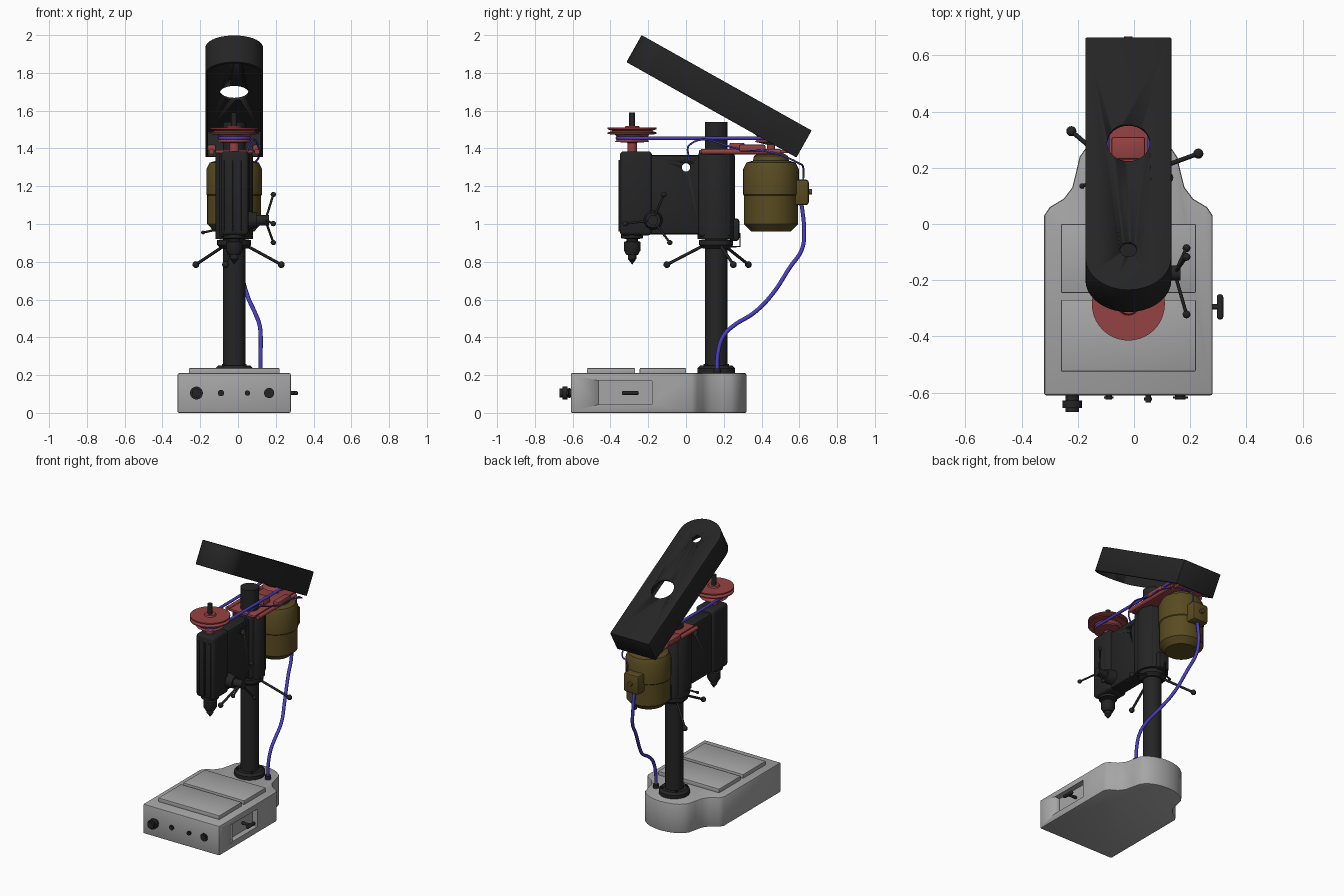
import bpy, bmesh, math
from mathutils import Vector, Matrix

default = bpy.data.objects.get("Cube")
if default:
    bpy.data.objects.remove(default)

CX = -0.02       # centre plane of the machine
COL = 0.16       # column y
QUILL = -0.285   # spindle y
MOTOR = 0.45     # motor y


def material(name, rgb):
    m = bpy.data.materials.new(name)
    m.use_nodes = True
    m.diffuse_color = (*rgb, 1)
    m.node_tree.nodes["Principled BSDF"].inputs["Base Color"].default_value = (*rgb, 1)
    return m


BLACK = material("black iron", (0.018, 0.018, 0.018))
GREY = material("grey casting", (0.38, 0.38, 0.38))
RED = material("red paint", (0.3, 0.055, 0.055))
BLUE = material("blue rubber", (0.07, 0.05, 0.55))
OLIVE = material("olive motor paint", (0.1, 0.07, 0.015))


def finish(name, bm, mat, bevel=0, segs=2):
    bmesh.ops.recalc_face_normals(bm, faces=bm.faces)
    me = bpy.data.meshes.new(name)
    bm.to_mesh(me)
    bm.free()
    me.materials.append(mat)
    ob = bpy.data.objects.new(name, me)
    bpy.context.collection.objects.link(ob)
    activate(ob)
    if bevel:
        mod = ob.modifiers.new("Bevel", 'BEVEL')
        mod.width, mod.segments = bevel, segs
        mod.limit_method, mod.angle_limit = 'ANGLE', math.radians(40)
        bpy.ops.object.modifier_apply(modifier="Bevel")
    bpy.ops.object.shade_smooth_by_angle(angle=math.radians(35))
    return ob


def activate(ob):
    bpy.ops.object.select_all(action='DESELECT')
    ob.select_set(True)
    bpy.context.view_layer.objects.active = ob


def cut(ob, cutter):
    activate(ob)
    mod = ob.modifiers.new("Cut", 'BOOLEAN')
    mod.operation, mod.object, mod.solver = 'DIFFERENCE', cutter, 'EXACT'
    bpy.ops.object.modifier_apply(modifier="Cut")
    bpy.data.objects.remove(cutter)


def box(name, x, y, z, mat, bevel=0, segs=2):
    bm = bmesh.new()
    size = Matrix.Diagonal((x[1] - x[0], y[1] - y[0], z[1] - z[0], 1))
    mid = Matrix.Translation([(a + b) / 2 for a, b in (x, y, z)])
    bmesh.ops.create_cube(bm, size=1, matrix=mid @ size)
    return finish(name, bm, mat, bevel, segs)


def rod(name, a, b, r, mat, r2=None, segs=24):
    a, b = Vector(a), Vector(b)
    d = b - a
    bm = bmesh.new()
    m = Matrix.Translation((a + b) / 2) @ d.to_track_quat('Z', 'Y').to_matrix().to_4x4()
    bmesh.ops.create_cone(bm, cap_ends=True, segments=segs, radius1=r,
                          radius2=r if r2 is None else r2, depth=d.length, matrix=m)
    return finish(name, bm, mat)


def ball(name, p, r, mat):
    bm = bmesh.new()
    bmesh.ops.create_uvsphere(bm, u_segments=16, v_segments=10, radius=r,
                              matrix=Matrix.Translation(p))
    return finish(name, bm, mat)


def lathe(name, y, profile, mat, segs=40):
    bm = bmesh.new()
    vs = [bm.verts.new((r, 0, z)) for r, z in profile]
    es = [bm.edges.new(p) for p in zip(vs, vs[1:])]
    bmesh.ops.spin(bm, geom=vs + es, cent=(0, 0, 0), axis=(0, 0, 1),
                   angle=math.tau, steps=segs, use_duplicate=False)
    bmesh.ops.remove_doubles(bm, verts=bm.verts, dist=1e-4)
    bmesh.ops.translate(bm, verts=bm.verts, vec=(CX, y, 0))
    return finish(name, bm, mat)


def prism(name, outline, z0, z1, mat, bevel=0, segs=2):
    bm = bmesh.new()
    f = bm.faces.new([bm.verts.new((x, y, z0)) for x, y in outline])
    new = bmesh.ops.extrude_face_region(bm, geom=[f])["geom"]
    bmesh.ops.translate(bm, vec=(0, 0, z1 - z0),
                        verts=[v for v in new if isinstance(v, bmesh.types.BMVert)])
    return finish(name, bm, mat, bevel, segs)


def cable(name, pts, r, mat, cyclic=False, smooth=True):
    cu = bpy.data.curves.new(name, 'CURVE')
    cu.dimensions, cu.bevel_depth, cu.bevel_resolution = '3D', r, 3
    sp = cu.splines.new('BEZIER')
    sp.bezier_points.add(len(pts) - 1)
    for bp, p in zip(sp.bezier_points, pts):
        bp.co = p
        bp.handle_left_type = bp.handle_right_type = 'AUTO' if smooth else 'VECTOR'
    sp.use_cyclic_u, cu.use_fill_caps = cyclic, True
    cu.materials.append(mat)
    ob = bpy.data.objects.new(name, cu)
    bpy.context.collection.objects.link(ob)
    activate(ob)
    bpy.ops.object.convert(target='MESH')


# Base casting: wide front, waisted to a round column foot
half = [(0.3, -0.61), (0.3, 0.03), (0.28, 0.06), (0.23, 0.09), (0.2, 0.13), (0.185, 0.19)]
half += [(0.18 * math.cos(t), 0.21 + 0.11 * math.sin(t))
         for t in [math.radians(a) for a in range(15, 90, 15)]]
outline = [(CX + x, y) for x, y in half] + [(CX, 0.32)] + [(CX - x, y) for x, y in reversed(half)]
base = prism("base", outline, 0, 0.21, GREY, 0.008)
cut(base, box("recess_cutter", (0.24, 0.4), (-0.46, -0.18), (0.045, 0.17), GREY))
for i, y in enumerate([(-0.525, -0.27), (-0.245, 0.0)]):
    box(f"work_plate_{i + 1}", (-0.26, 0.22), y, (0.2, 0.237), GREY, 0.004)

# Base knobs
for i, (x, r, l) in enumerate([(-0.22, 0.034, 0.06), (-0.09, 0.017, 0.015),
                               (0.05, 0.014, 0.025), (0.165, 0.027, 0.015)]):
    rod(f"front_knob_{i + 1}", (x, -0.6, 0.105), (x, -0.61 - l, 0.105), r * 0.7, BLACK)
    rod(f"front_knob_cap_{i + 1}", (x, -0.61 - l * 0.3, 0.105), (x, -0.61 - l * 0.75, 0.105), r, BLACK)
rod("side_knob_stem", (0.23, -0.295, 0.105), (0.31, -0.295, 0.105), 0.01, BLACK)
box("side_knob_wing", (0.295, 0.318), (-0.34, -0.25), (0.094, 0.116), BLACK, 0.01, 3)

# Column and flange
rod("column", (CX, COL, 0.2), (CX, COL, 1.54), 0.06, BLACK, segs=32)
lathe("column_flange", COL, [(0, 0.2), (0.1, 0.2), (0.1, 0.235), (0.085, 0.25), (0, 0.25)], BLACK)
for a in range(45, 360, 90):
    c, s = math.cos(math.radians(a)) * 0.08, math.sin(math.radians(a)) * 0.08
    rod("flange_bolt", (CX + c, COL + s, 0.24), (CX + c, COL + s, 0.258), 0.01, BLACK, segs=6)

# Drill head: spindle housing, web, column clamp
box("spindle_housing", (-0.09, 0.055), (-0.35, -0.18), (0.94, 1.385), BLACK, 0.02, 3)
for x in (-0.065, CX, 0.025):
    box("housing_rib", (x - 0.008, x + 0.008), (-0.358, -0.34), (0.96, 1.34), BLACK, 0.004)
web = box("head_web", (-0.075, 0.04), (-0.2, 0.09), (0.945, 1.365), BLACK, 0.015)
cut(web, rod("hole_cutter", (-0.3, 0, 1.3), (0.3, 0, 1.3), 0.022, BLACK))
box("column_clamp", (-0.1, 0.06), (0.065, 0.24), (0.93, 1.385), BLACK, 0.02, 3)
lathe("clamp_sleeve", COL, [(0.055, 0.92), (0.1, 0.92), (0.1, 1.36), (0.085, 1.385), (0.055, 1.385)], BLACK)
box("clamp_lug", (-0.06, 0.02), (0.23, 0.282), (0.91, 1.03), BLACK, 0.015)
cable("lug_wire", [(CX, 0.26, 0.95), (CX, 0.285, 0.95), (CX, 0.285, 0.88), (CX, 0.23, 0.88)],
      0.004, BLACK, smooth=False)
rod("lock_lever", (-0.09, 0.17, 0.975), (-0.185, 0.135, 0.955), 0.006, BLACK)
ball("lock_lever_ball", (-0.185, 0.135, 0.955), 0.01, BLACK)

# Height collar with three arms
lathe("height_collar", COL, [(0.055, 0.87), (0.07, 0.87), (0.09, 0.89), (0.09, 0.915), (0.055, 0.92)], BLACK)
for a in (20, 140, 260):
    c, s = math.cos(math.radians(a)), math.sin(math.radians(a))
    end = (CX + 0.265 * c, COL + 0.265 * s, 0.785)
    rod("collar_arm", (CX + 0.07 * c, COL + 0.07 * s, 0.885), end, 0.008, BLACK, segs=12)
    ball("collar_arm_ball", end, 0.018, BLACK)

# Feed handle on the left side
rod("feed_boss", (0.02, -0.175, 1.02), (0.1, -0.175, 1.02), 0.055, BLACK, 0.04)
rod("feed_hub", (0.09, -0.175, 1.02), (0.165, -0.175, 1.02), 0.027, BLACK)
for a in (67, 187, 307):
    end = (0.187, -0.175 + 0.148 * math.cos(math.radians(a)), 1.02 + 0.148 * math.sin(math.radians(a)))
    rod("feed_arm", (0.145, -0.175, 1.02), end, 0.006, BLACK, segs=12)
    ball("feed_arm_ball", end, 0.014, BLACK)

# Spindle, chuck and stepped pulley
lathe("chuck", QUILL, [(0, 0.95), (0.058, 0.95), (0.058, 0.925), (0.03, 0.92), (0.03, 0.91), (0.044, 0.905),
                       (0.044, 0.86), (0.03, 0.835), (0.022, 0.835), (0.022, 0.815), (0, 0.785)], BLACK)
rod("spindle", (CX, QUILL, 1.37), (CX, QUILL, 1.59), 0.016, BLACK)
lathe("spindle_pulley", QUILL, [(0, 1.385), (0.026, 1.385), (0.026, 1.43), (0.09, 1.435), (0.075, 1.455),
                                (0.09, 1.473), (0.13, 1.476), (0.13, 1.484), (0.105, 1.493), (0.13, 1.502),
                                (0.13, 1.51), (0.04, 1.51), (0.035, 1.52), (0, 1.52)], RED)

# Motor, motor pulley and belt
lathe("motor", MOTOR, [(0, 0.96), (0.105, 0.96), (0.143, 1.0), (0.143, 1.15), (0.147, 1.155), (0.147, 1.29),
                       (0.13, 1.325), (0.095, 1.335), (0.09, 1.36), (0.065, 1.375), (0, 1.375)], OLIVE)
box("motor_switch_box", (-0.08, 0.04), (0.55, 0.65), (1.1, 1.235), OLIVE, 0.015)
rod("motor_switch", (CX, 0.64, 1.17), (CX, 0.667, 1.17), 0.015, OLIVE)
lathe("motor_pulley", MOTOR, [(0, 1.37), (0.022, 1.37), (0.022, 1.42), (0.085, 1.435), (0.065, 1.455),
                              (0.085, 1.475), (0.03, 1.48), (0, 1.48)], RED)
belt = [(CX + 0.078 * math.cos(math.radians(a)), (MOTOR if a <= 180 else QUILL)
         + 0.078 * math.sin(math.radians(a)), 1.455)
        for a in [*range(0, 181, 15), *range(180, 361, 15)]]
cable("drive_belt", belt, 0.01, BLUE, True, False)

# Motor mount
box("mount_plate", (-0.12, 0.08), (0.07, 0.55), (1.375, 1.392), RED, 0.004)
for x in (-0.14, 0.1):
    rod("mount_rail", (x, 0.08, 1.383), (x, 0.5, 1.383), 0.014, RED, segs=16)
    box("mount_slide", (x - 0.022, x + 0.022), (0.28, 0.42), (1.385, 1.42), RED, 0.008)
box("tension_block", (-0.08, 0.04), (0.23, 0.31), (1.39, 1.43), RED, 0.008)

# Power cable and thin wire
cable("power_cable", [(CX, 0.61, 1.12), (CX, 0.625, 0.97), (-0.01, 0.615, 0.87), (0.01, 0.55, 0.77),
                      (0.05, 0.45, 0.62), (0.09, 0.36, 0.53), (0.115, 0.25, 0.46), (0.12, 0.2, 0.41),
                      (0.12, 0.17, 0.32), (0.12, 0.165, 0.21)], 0.011, BLUE)
rod("cable_grommet", (0.12, 0.165, 0.2), (0.12, 0.165, 0.235), 0.02, BLACK)
cable("switch_wire", [(0.04, 0.015, 1.34), (0.06, 0.02, 1.42), (0.115, 0.3, 1.395), (0.115, 0.45, 1.38),
                      (0.08, 0.6, 1.32), (0.03, 0.62, 1.3), (0.03, 0.62, 1.22)], 0.005, BLUE)

# Raised belt cover: hollow shell, open below, tilted up at the front
def cover_outline(w, y0, y1):
    arc = [(w * math.cos(math.radians(a)), y0 + 0.13 * (1 - math.sin(math.radians(a))))
           for a in range(0, 181, 10)]
    return [(-w, y1), (w, y1)] + arc


cover = prism("belt_cover", cover_outline(0.153, 0, 1.032), -0.164, 0, BLACK, 0.004)
cut(cover, prism("hollow_cutter", cover_outline(0.14, 0.013, 1.019), -0.3, -0.013, BLACK))
for y, r in ((0.602, 0.076), (0.166, 0.03)):
    cut(cover, rod("opening_cutter", (0, y, -0.1), (0, y, 0.1), r, BLACK, segs=32))
cover.location = (CX, -0.235, 2.0)
cover.rotation_euler.x = math.radians(-29.3)
